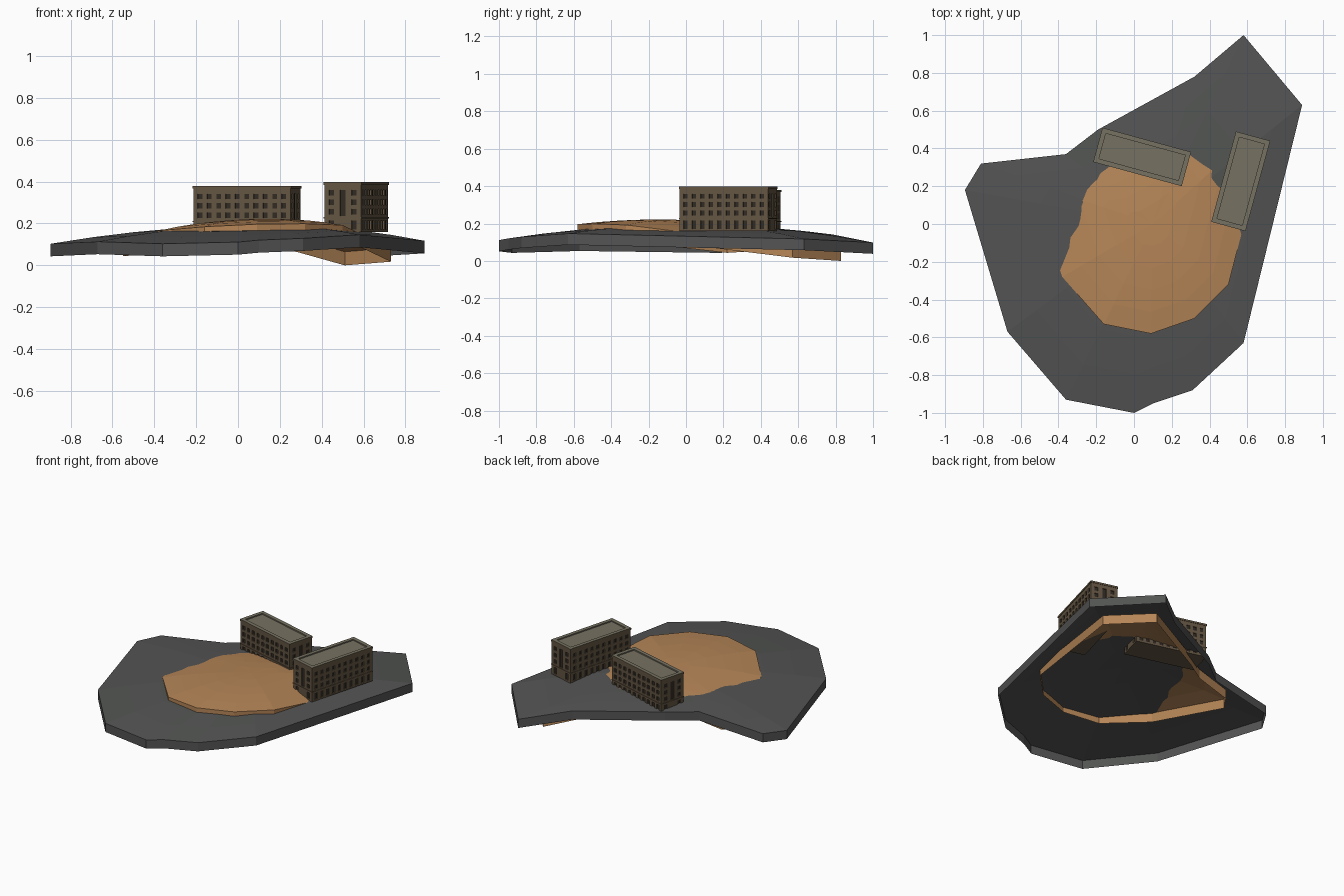
import bpy, math
from mathutils import Vector

if "Cube" in bpy.data.objects:
    bpy.data.objects.remove(bpy.data.objects["Cube"])


def material(name, rgb):
    m = bpy.data.materials.new(name)
    m.diffuse_color = (*rgb, 1)
    m.use_nodes = True
    m.node_tree.nodes["Principled BSDF"].inputs["Base Color"].default_value = m.diffuse_color
    return m


GREY = material("asphalt", (0.085, 0.088, 0.085))
EARTH = material("earth", (0.46, 0.235, 0.095))
WALL = material("wall", (0.125, 0.09, 0.055))
GLASS = material("window", (0.03, 0.023, 0.017))
ROOF = material("roof", (0.18, 0.165, 0.12))


def make(name, verts, faces, mats, idx=None):
    me = bpy.data.meshes.new(name)
    me.from_pydata(verts, [], faces)
    for m in mats:
        me.materials.append(m)
    if idx:
        me.polygons.foreach_set("material_index", idx)
    me.update()
    ob = bpy.data.objects.new(name, me)
    bpy.context.collection.objects.link(ob)
    return ob


def domed_shell(name, outline, centre, height, skirt, mat):
    """Curved sheet over a counter-clockwise outline with a skirt, open below."""
    n, cx, cy = len(outline), *centre
    rings = [1, 0.8, 0.6, 0.4, 0.2]
    verts = [(x, y, height(x, y) - skirt) for x, y in outline]
    for s in rings:
        for x, y in outline:
            px, py = cx + (x - cx) * s, cy + (y - cy) * s
            verts.append((px, py, height(px, py)))
    faces = []
    for r in range(len(rings)):
        for j in range(n):
            k = (j + 1) % n
            faces.append((r * n + j, r * n + k, (r + 1) * n + k, (r + 1) * n + j))
    verts.append((cx, cy, height(cx, cy)))
    last = len(rings) * n
    faces += [(last + j, last + (j + 1) % n, len(verts) - 1) for j in range(n)]
    return make(name, verts, faces, [mat])


# grey ground slab
ground = [(0.58, 1.0), (0.32, 0.78), (-0.19, 0.50), (-0.36, 0.37), (-0.81, 0.32),
          (-0.895, 0.18), (-0.67, -0.57), (-0.36, -0.93), (0.0, -1.0), (0.10, -0.95),
          (0.31, -0.88), (0.58, -0.63), (0.89, 0.63)]
domed_shell("ground_slab", ground, (0.1, 0.0),
            lambda x, y: 0.193 - 0.08 * ((x - 0.15) ** 2 + y * y), 0.06, GREY)

# tilted earth mound, its rear edge dipping under the slab
mound = [(0.51, 0.83), (0.28, 0.66), (-0.10, 0.43), (-0.25, 0.34), (-0.49, 0.31),
         (-0.55, 0.22), (-0.38, -0.28), (-0.16, -0.53), (0.09, -0.58), (0.32, -0.50),
         (0.50, -0.32), (0.73, 0.57)]
domed_shell("earth_mound", mound, (0.1, 0.0),
            lambda x, y: 0.222 - 0.2 * (x - 0.14) ** 2 - 0.135 * (y + 0.15) ** 2, 0.065, EARTH)


def building(name, centre, base, length, width, angle, height=0.237):
    verts, faces, idx = [], [], []

    def quad(pts, m):
        i = len(verts)
        verts.extend(pts)
        faces.append((i, i + 1, i + 2, i + 3))
        idx.append(m)

    def facade(k, w, off, columns):
        """One wall; columns = (centre, window width, window spans)."""
        a = k * math.pi / 2
        t = Vector((math.cos(a), math.sin(a), 0))
        n = Vector((math.sin(a), -math.cos(a), 0))

        def p(u, z, d=0.0):
            return t * u + n * (off - d) + Vector((0, 0, z))

        def flat(u0, u1, z0, z1, d=0.0, m=0):
            quad([p(u0, z0, d), p(u1, z0, d), p(u1, z1, d), p(u0, z1, d)], m)

        u = -w / 2
        for c, ww, spans in columns:
            a0, a1, z = c - ww / 2, c + ww / 2, 0
            flat(u, a0, 0, height)
            for z0, z1 in spans:
                flat(a0, a1, z, z0)
                flat(a0, a1, z0, z1, 0.006, 1)
                ring = [(a0, z0), (a1, z0), (a1, z1), (a0, z1)]
                for i in range(4):
                    q, r = ring[i], ring[(i + 1) % 4]
                    quad([p(*q), p(*r), p(*r, 0.006), p(*q, 0.006)], 0)
                z = z1
            flat(a0, a1, z, height)
            u = a1
        flat(u, w / 2, 0, height)

    def box(x, y, z0, z1, m):
        c = [(-x, -y), (x, -y), (x, y), (-x, y)]
        for i in range(4):
            q, r = c[i], c[(i + 1) % 4]
            quad([(*q, z0), (*r, z0), (*r, z1), (*q, z1)], m)
        quad([(*q, z0) for q in reversed(c)], m)
        return c

    hl, hw = length / 2, width / 2
    upper = [(0.083, 0.109), (0.128, 0.154), (0.173, 0.199)]
    rows = [(0.012, 0.055)] + upper
    long_cols = [((i - 4.5) * length / 10.4, 0.023, rows) for i in range(10)]
    end_cols = [(-0.055, 0.024, rows), (0, 0.026, [(0.075, 0.2)]), (0.055, 0.024, rows)]
    for k in range(4):
        if k % 2 == 0:
            facade(k, length, hw, long_cols)
        else:
            facade(k, width, hl, end_cols)
    # floor, string course and cornice
    quad([(-hl, hw, 0), (hl, hw, 0), (hl, -hw, 0), (-hl, -hw, 0)], 0)
    e = 0.003
    c = box(hl + e, hw + e, 0.064, 0.070, 0)
    quad([(*q, 0.070) for q in c], 0)
    outer = box(hl + e, hw + e, height - 0.012, height, 0)
    # parapet rim and sunken roof
    g = 0.022
    inner = [(-hl + g, -hw + g), (hl - g, -hw + g), (hl - g, hw - g), (-hl + g, hw - g)]
    for i in range(4):
        j = (i + 1) % 4
        quad([(*outer[i], height), (*outer[j], height), (*inner[j], height), (*inner[i], height)], 2)
        quad([(*inner[i], height), (*inner[j], height),
              (*inner[j], height - 0.008), (*inner[i], height - 0.008)], 2)
    quad([(*q, height - 0.008) for q in inner], 2)
    ob = make(name, verts, faces, [WALL, GLASS, ROOF], idx)
    ob.location = (*centre, base)
    ob.rotation_euler.z = math.radians(angle)


# two matching blocks set at right angles
building("rear_building", (0.043, 0.355), 0.143, 0.48, 0.182, -15.3)
building("right_building", (0.565, 0.226), 0.160, 0.49, 0.182, 74.7)
